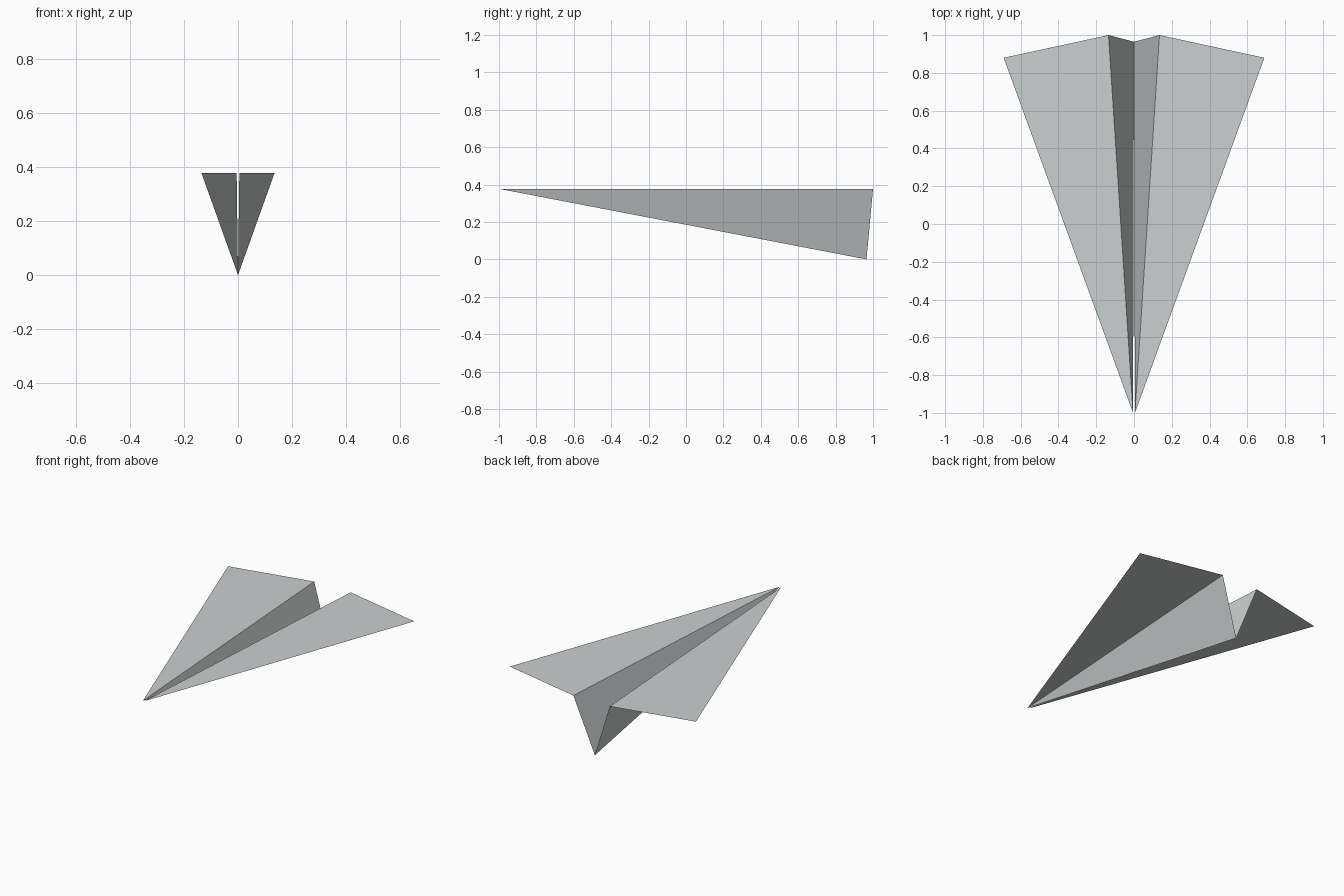
import bpy

if "Cube" in bpy.data.objects:
    bpy.data.objects.remove(bpy.data.objects["Cube"])

# Paper colour
paper = bpy.data.materials.new("grey_paper")
paper.diffuse_color = (0.60, 0.63, 0.63, 1)
paper.use_nodes = True
paper.node_tree.nodes["Principled BSDF"].inputs["Base Color"].default_value = paper.diffuse_color

# Key fold points of the right half
H = 0.377
NOSE = (0.005, -1.0, H)
FOLD = (0.135, 1.0, H)
TIP = (0.69, 0.88, H)
KEEL = (0.0, 0.965, 0.0)


def sheet(name, points):
    """One flat folded panel, mirrored to the other side."""
    mesh = bpy.data.meshes.new(name)
    mesh.from_pydata(points, [], [range(len(points))])
    mesh.materials.append(paper)
    obj = bpy.data.objects.new(name, mesh)
    bpy.context.collection.objects.link(obj)
    mirror = obj.modifiers.new("mirror", 'MIRROR')
    mirror.use_axis[0] = True
    mirror.merge_threshold = 0.0005
    return obj


# Flat wings
sheet("wings", [NOSE, TIP, FOLD])
# V-shaped body between the wings, joined only at the lower rear corner
sheet("folded_body", [NOSE, FOLD, KEEL])
